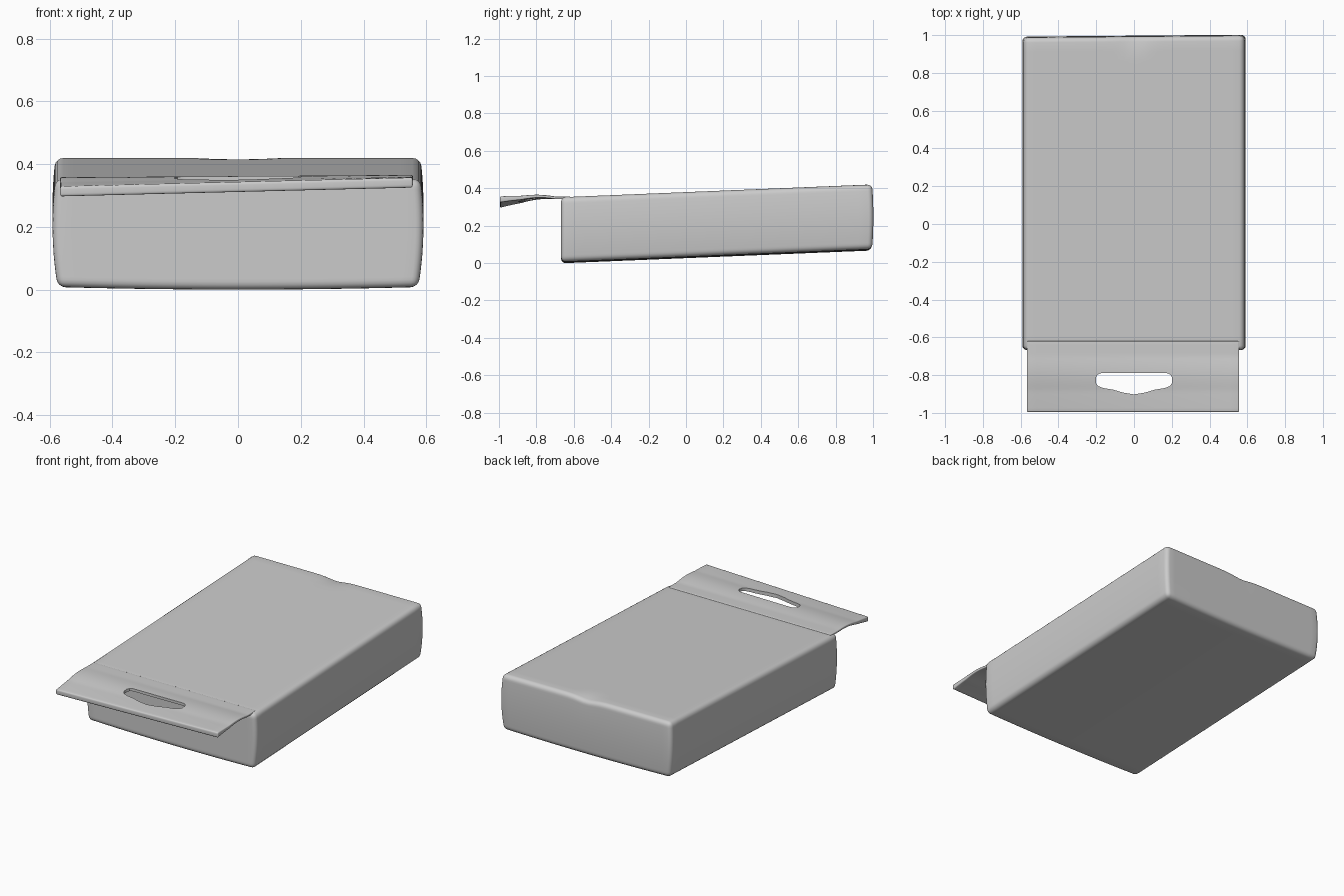
import bpy, bmesh, math
from mathutils import Vector

if "Cube" in bpy.data.objects:
    bpy.data.objects.remove(bpy.data.objects["Cube"])


def soft_box(name, lo, hi, bevel, cuts, warp):
    """Rounded box between two corners, subdivided and gently warped."""
    lo, hi = Vector(lo), Vector(hi)
    size, mid = hi - lo, (hi + lo) / 2
    bm = bmesh.new()
    bmesh.ops.create_cube(bm, size=1)
    for v in bm.verts:
        v.co = Vector(v.co[i] * size[i] + mid[i] for i in range(3))
    bmesh.ops.bevel(bm, geom=bm.edges[:], offset=bevel, segments=4,
                    profile=0.5, affect='EDGES')
    long_edges = [e for e in bm.edges if e.calc_length() > bevel * 3]
    bmesh.ops.subdivide_edges(bm, edges=long_edges, cuts=cuts, use_grid_fill=True)
    for v in bm.verts:
        v.co = warp(v.co.copy())
    bmesh.ops.recalc_face_normals(bm, faces=bm.faces[:])
    mesh = bpy.data.meshes.new(name)
    bm.to_mesh(mesh)
    bm.free()
    ob = bpy.data.objects.new(name, mesh)
    bpy.context.collection.objects.link(ob)
    return ob


def warp_body(p):
    u, h = p.x / 0.578, p.z / 0.345 * 2 - 1
    t = (p.y + 0.668) / 1.658
    # side walls puff outward, back wall bulges slightly
    x = p.x * (1 + 0.022 * (1 - h * h) + 0.006 * h)
    y = p.y + max(0, t) ** 4 * (0.007 * (1 - h * h) + 0.005 * u)
    # the whole box slopes up towards the back, underside sags a little
    z = p.z + 0.007 + 0.068 * t
    if h < 0:
        z -= 0.008 * (1 - u * u) * -h
    # small dent at the top back edge
    if h > 0:
        z -= 0.012 * h * math.exp(-(p.x / 0.07) ** 2 - ((p.y - 0.98) / 0.05) ** 2)
    return Vector((x, y, z))


def warp_flap(p):
    s = max(0, min(1, (-0.70 - p.y) / 0.29))
    centre = 0.349 + 0.006 * math.sin(math.pi * min(1, s * 1.6)) - 0.022 * s * s
    centre += 0.014 * s * p.x / 0.56
    thick = 0.75 + 0.85 * s * s
    return Vector((p.x, p.y, centre + p.z * thick))


# box body
body = soft_box("box_body", (-0.578, -0.668, 0), (0.578, 0.99, 0.345), 0.025, 30, warp_body)

# hanging flap
flap = soft_box("hanging_flap", (-0.567, -0.995, -0.01), (0.557, -0.62, 0.01), 0.006, 24, warp_flap)

# hang hole: flat on one side, shallow point on the other
outline = [(0, -0.902), (0.06, -0.892), (0.11, -0.877), (0.165, -0.868), (0.19, -0.858),
           (0.202, -0.84), (0.202, -0.815), (0.193, -0.797), (0.175, -0.79)]
outline += [(-x, y) for x, y in reversed(outline[1:])]
bm = bmesh.new()
face = bm.faces.new([bm.verts.new((x, y, 0.2)) for x, y in outline])
ext = bmesh.ops.extrude_face_region(bm, geom=[face])
for v in ext["geom"]:
    if isinstance(v, bmesh.types.BMVert):
        v.co.z = 0.5
bmesh.ops.recalc_face_normals(bm, faces=bm.faces[:])
mesh = bpy.data.meshes.new("hole_cutter")
bm.to_mesh(mesh)
bm.free()
cutter = bpy.data.objects.new("hole_cutter", mesh)
bpy.context.collection.objects.link(cutter)
cutter.hide_render = True

cut = flap.modifiers.new("hang_hole", 'BOOLEAN')
cut.operation, cut.solver, cut.object = 'DIFFERENCE', 'EXACT', cutter
bpy.context.view_layer.objects.active = flap
flap.select_set(True)
bpy.ops.object.modifier_apply(modifier=cut.name)
bpy.data.objects.remove(cutter)

# smooth shading
for ob in (body, flap):
    bpy.ops.object.select_all(action='DESELECT')
    ob.select_set(True)
    bpy.context.view_layer.objects.active = ob
    bpy.ops.object.shade_smooth_by_angle(angle=math.radians(40))
